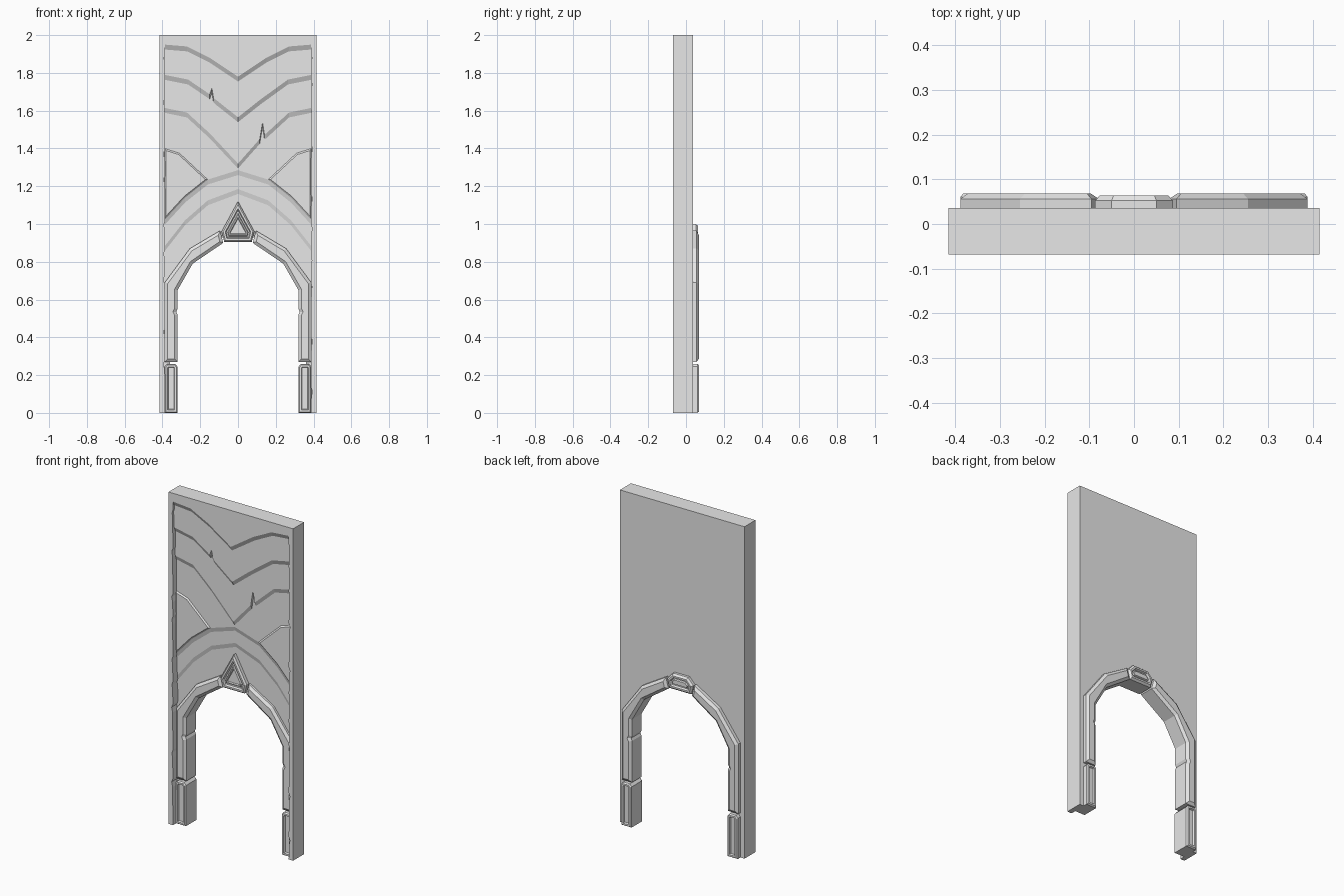
import bpy
import bmesh
import random

cube = bpy.data.objects.get("Cube")
if cube:
    bpy.data.objects.remove(cube, do_unlink=True)

random.seed(4)

stone = bpy.data.materials.new("pale_stone")
stone.use_nodes = True
stone.diffuse_color = (0.8, 0.8, 0.8, 1)
stone.node_tree.nodes["Principled BSDF"].inputs["Base Color"].default_value = (0.8, 0.8, 0.8, 1)


def prism(name, outline, front, back, drop=0, front_insets=(), back_insets=()):
    """Extrude an x-z outline along y. drop lowers the rear rim below the top
    edge to make a sloping ledge; insets are (thickness, outward depth) steps."""
    bm = bmesh.new()
    near = [bm.verts.new((x, front, z)) for x, z in outline]
    far = [bm.verts.new((x, back, z - (drop if z < 1.99 else 0))) for x, z in outline]
    cap_front = bm.faces.new(near)
    cap_back = bm.faces.new(far[::-1])
    for i in range(len(near)):
        j = (i + 1) % len(near)
        bm.faces.new((near[j], near[i], far[i], far[j]))
    bmesh.ops.recalc_face_normals(bm, faces=bm.faces)
    for cap, steps in ((cap_front, front_insets), (cap_back, back_insets)):
        for thickness, depth in steps:
            bmesh.ops.inset_individual(bm, faces=[cap], thickness=thickness,
                                       depth=depth, use_even_offset=True)
    mesh = bpy.data.meshes.new(name)
    bm.to_mesh(mesh)
    bm.free()
    mesh.materials.append(stone)
    obj = bpy.data.objects.new(name, mesh)
    bpy.context.collection.objects.link(obj)
    return obj


def flip(points):
    return [(-x, z) for x, z in points]


def both_sides(half):
    """Mirror a half outline that runs from the +x side to the middle."""
    return half + [(-x, z) for x, z in reversed(half) if x > 0]


# Wall slab with the arched opening
opening = [(0.36, 0), (0.36, 0.66), (0.25, 0.83), (0.08, 0.93)]
prism("wall_slab", [(-0.415, 0), (-0.415, 2), (0.415, 2), (0.415, 0)]
      + both_sides(opening), -0.02, 0.036)

# Chevron and arch courses, each stepping back from the one above
courses = [
    ("top_chevron", -0.0685, [(0.39, 1.95), (0.27, 1.94), (0.15, 1.88), (0, 1.78)], []),
    ("upper_chevron", -0.055, [(0.39, 1.79), (0.265, 1.765), (0.12, 1.66), (0, 1.565)],
     [(-0.15, 1.687), (-0.138, 1.72), (-0.13, 1.67)]),
    ("lower_chevron", -0.043, [(0.39, 1.615), (0.27, 1.59), (0.15, 1.48), (0, 1.32)],
     [(0.115, 1.45), (0.13, 1.54), (0.14, 1.475)]),
    ("outer_arch_course", -0.033, [(0.39, 1.02), (0.28, 1.14), (0.16, 1.235), (0, 1.285)], []),
    ("inner_arch_course", -0.026, [(0.39, 0.88), (0.28, 1.02), (0.16, 1.125), (0, 1.185)], []),
]
depths = [c[1] for c in courses[1:]] + [-0.02]
for (name, front, half, chips), back in zip(courses, depths):
    edge = sorted(both_sides(half) + chips)
    prism(name, [(0.39, 2), (-0.39, 2)] + edge, front, back, drop=0.026)

# Mirrored parts on both sides of the doorway
wedge = [(0.39, 1.4), (0.31, 1.375), (0.16, 1.235), (0.28, 1.14), (0.39, 1.02)]
jamb = [(0.32, 0.27), (0.32, 0.52), (0.327, 0.535), (0.32, 0.55), (0.32, 0.65),
        (0.24, 0.79), (0.078, 0.9), (0.095, 0.965), (0.255, 0.87),
        (0.388, 0.69), (0.388, 0.27)]
foot = [(0.32, 0), (0.388, 0), (0.388, 0.245), (0.375, 0.26), (0.333, 0.26), (0.32, 0.245)]
chamfer = [(0.016, 0.012)]
panel = [(0.006, 0.008), (0.010, 0), (0.004, -0.010)]

for side in ("left", "right"):
    def place(points):
        return points if side == "left" else flip(points)

    prism(side + "_wall_wedge", place(wedge), -0.033, -0.03,
          front_insets=[(0.008, 0.007)])
    prism(side + "_arch_stone", place(jamb), -0.033, 0.056,
          front_insets=chamfer, back_insets=chamfer)
    prism(side + "_foot_block", place(foot), -0.037, 0.06,
          front_insets=panel, back_insets=panel)

    # Border strip with a worn inner edge
    worn = []
    z = 1.9
    while z > 0.1:
        chip = random.uniform(0.004, 0.009)
        worn += [(0.386, z), (0.386 + chip, z - 0.02), (0.388, z - 0.05)]
        z -= random.uniform(0.12, 0.3)
    border = [(0.415, 0), (0.415, 2), (0.386, 2)] + worn + [(0.386, 0)]
    prism(side + "_border", place(border), -0.0685, -0.018)

# Keystone: pointed with nested triangles in front, short and recessed behind
prism("front_keystone", both_sides([(0.073, 0.905), (0.087, 0.96), (0, 1.12)]), -0.04, 0.01,
      front_insets=[(0.008, 0.010), (0.010, 0), (0.005, -0.012), (0.007, 0), (0.004, 0.008),
                    (0.006, 0), (0.004, -0.006)])
prism("back_keystone", both_sides([(0.073, 0.905), (0.087, 0.96), (0.05, 1.0)]), 0.0, 0.052,
      back_insets=[(0.010, 0.012), (0.010, 0), (0.005, -0.012), (0.006, 0), (0.004, 0.008)])
